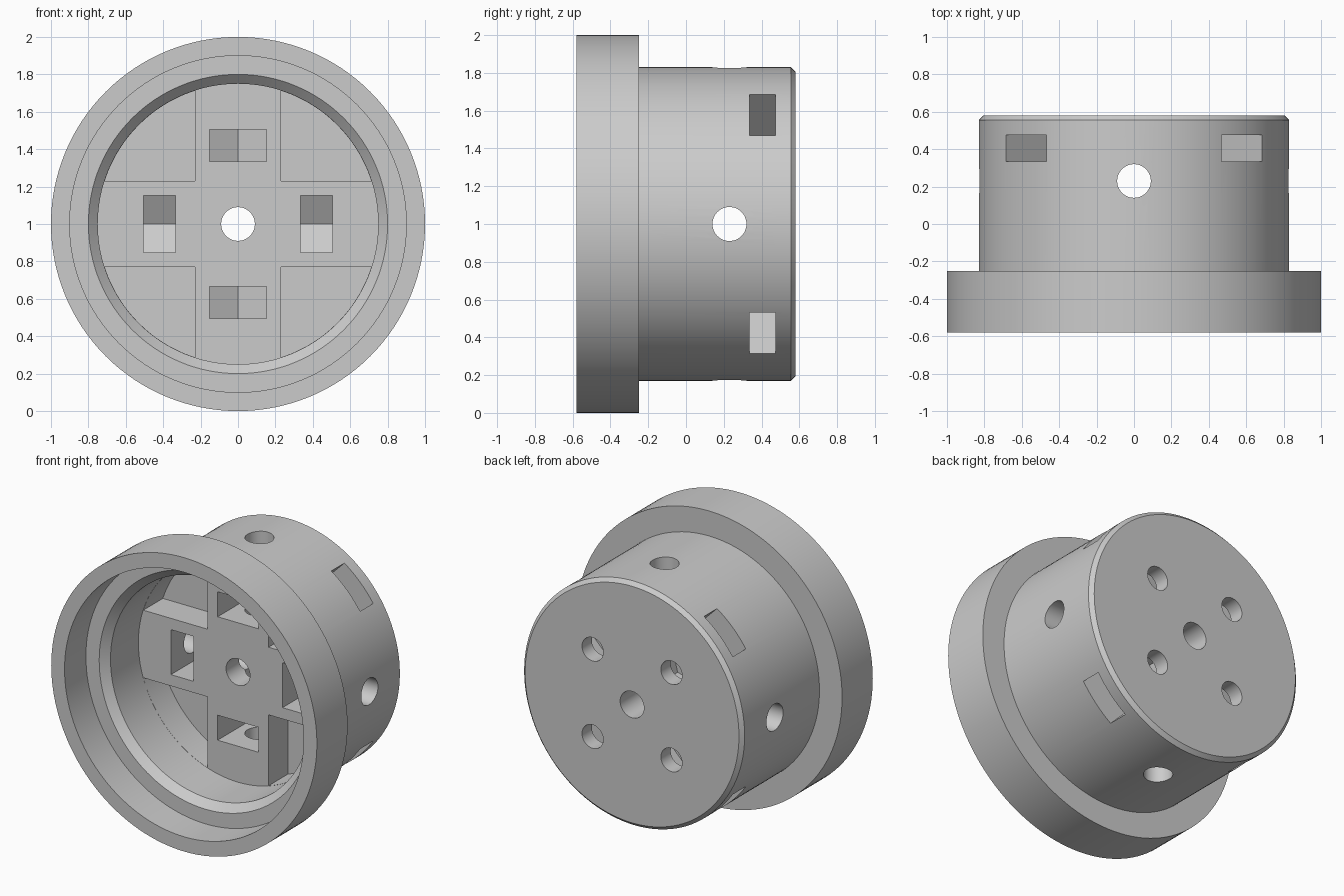
import bpy, bmesh, math
from mathutils import Vector

if "Cube" in bpy.data.objects:
    bpy.data.objects.remove(bpy.data.objects["Cube"], do_unlink=True)

CENTRE = Vector((0, 0, 1))
X, Y, Z = Vector((1, 0, 0)), Vector((0, 1, 0)), Vector((0, 0, 1))

grey = bpy.data.materials.new("light grey")
grey.use_nodes = True
grey.diffuse_color = (0.6, 0.6, 0.6, 1)
grey.node_tree.nodes["Principled BSDF"].inputs["Base Color"].default_value = grey.diffuse_color


def circle(radius, count, cx=0, cy=0):
    return [(cx + radius * math.cos(i * math.tau / count),
             cy + radius * math.sin(i * math.tau / count)) for i in range(count)]


def loft(name, rings):
    """Solid skinned through matching rings of points, capped at both ends."""
    bm = bmesh.new()
    loops = [[bm.verts.new(p) for p in ring] for ring in rings]
    for a, b in zip(loops, loops[1:]):
        for i in range(len(a)):
            j = (i + 1) % len(a)
            bm.faces.new((a[i], a[j], b[j], b[i]))
    bm.faces.new(loops[0])
    bm.faces.new(loops[-1])
    bmesh.ops.recalc_face_normals(bm, faces=bm.faces)
    mesh = bpy.data.meshes.new(name)
    bm.to_mesh(mesh)
    bm.free()
    mesh.materials.append(grey)
    obj = bpy.data.objects.new(name, mesh)
    bpy.context.collection.objects.link(obj)
    return obj


def prism(name, points, u, v, w, start, end):
    """Outline in the u-v plane, extruded along w."""
    return loft(name, [[CENTRE + u * a + v * b + w * d for a, b in points]
                       for d in (start, end)])


# Flanged cup, turned about the front-back axis: (radius, y)
profile = [(0.75, 0.0), (0.75, -0.30), (0.80, -0.35), (0.90, -0.35), (0.90, -0.58),
           (1.0, -0.58), (1.0, -0.25), (0.83, -0.25), (0.83, 0.555), (0.805, 0.58)]
body = loft("flanged_cap", [[CENTRE + X * a + Z * b + Y * y for a, b in circle(r, 128)]
                            for r, y in profile])

cutters = []
# Centre bore and the two cross drillings
cutters.append(prism("centre_bore", circle(0.09, 48), X, Z, Y, -0.3, 0.8))
for name, side, along in (("cross_bore", Z, X), ("upright_bore", X, Z)):
    cutters.append(prism(name, circle(0.09, 48, 0.23), Y, side, along, -1.1, 1.1))

half = 0.153             # half the width of a nut across its flats
flat = half / math.sqrt(3)
tip = 2 * flat
arm = 0.23               # half the width of the cross arms
wall = 0.749
first = math.asin(arm / wall)


def nut_slot(mouth, seat, sign):
    """Slot with a pointed end that holds half a hexagon."""
    return [(-half, mouth), (half, mouth), (half, seat + sign * flat),
            (0, seat + sign * tip), (-half, seat + sign * flat)]


for k in range(4):
    turn = k * math.pi / 2
    out = X * math.cos(turn) + Z * math.sin(turn)
    side = Z * math.cos(turn) - X * math.sin(turn)
    diagonal = (out + side).normalized()
    across = (side - out).normalized()
    # Recess between two arms of the raised cross
    steps = 24
    outline = [(arm, arm)]
    for i in range(steps + 1):
        a = first + (math.pi / 2 - 2 * first) * i / steps
        outline.append((wall * math.cos(a), wall * math.sin(a)))
    cutters.append(prism("recess", outline, out, side, Y, -0.1, 0.21))
    # Nut pocket in the arm
    cutters.append(prism("nut_pocket", nut_slot(-0.2, 0.23, 1), side, Y, out, 0.335, 0.505))
    # Nut slot from the outside, with its screw hole from the back
    cutters.append(prism("side_slot", nut_slot(1.0, 0.42, -1), across, diagonal, Y, 0.335, 0.475))
    cutters.append(prism("screw_hole", circle(0.08, 40, 0, 0.42), across, diagonal, Y, 0.40, 0.8))

# Cut everything out of the body
bpy.context.view_layer.objects.active = body
for cutter in cutters:
    cutter.hide_render = True
    mod = body.modifiers.new(cutter.name, "BOOLEAN")
    mod.operation = "DIFFERENCE"
    mod.solver = "EXACT"
    mod.object = cutter
    bpy.ops.object.modifier_apply(modifier=mod.name)
    bpy.data.objects.remove(cutter, do_unlink=True)

bpy.ops.object.select_all(action="DESELECT")
body.select_set(True)
bpy.ops.object.shade_smooth_by_angle(angle=math.radians(25))
